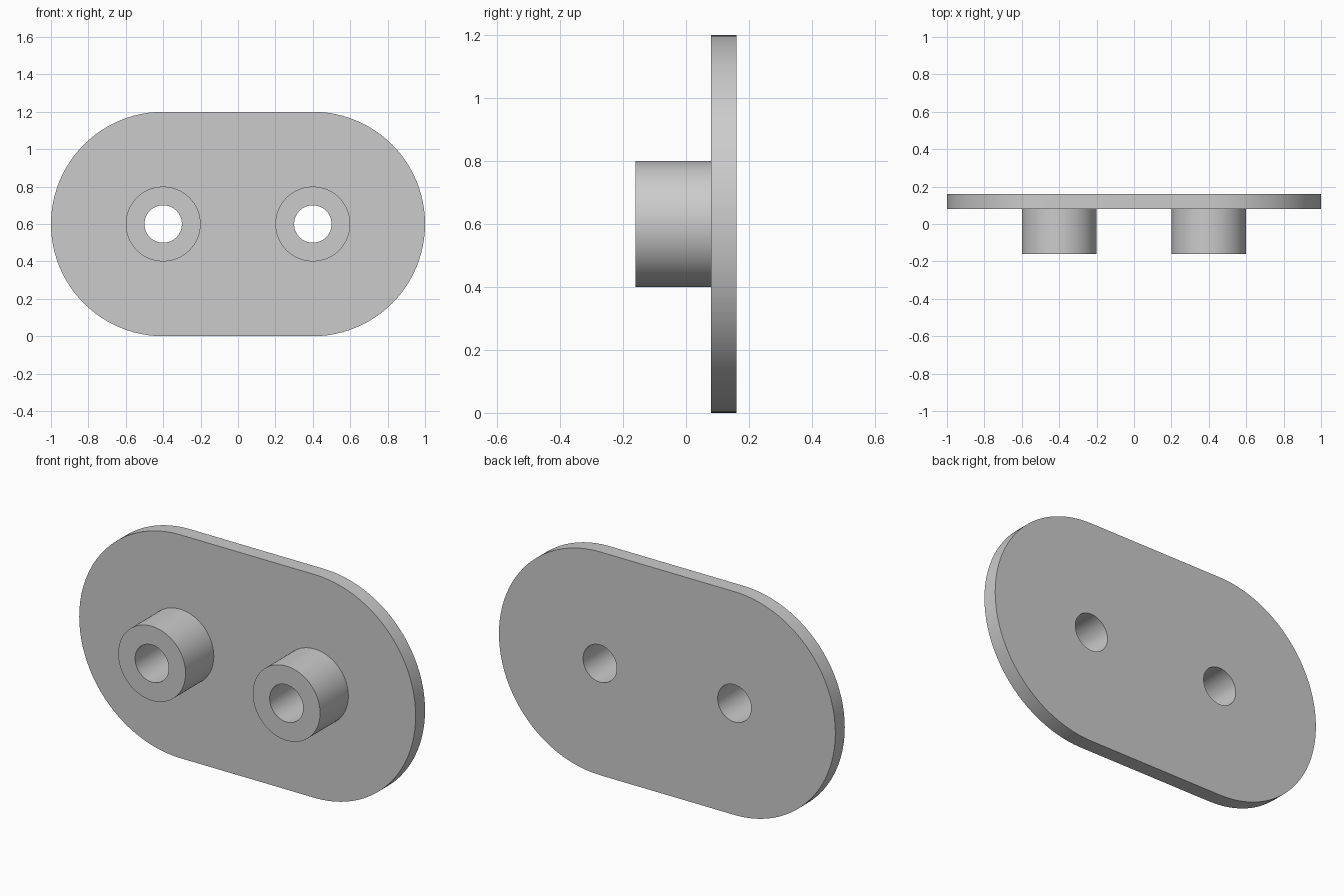
import bpy
import bmesh
from math import sin, cos, pi

cube = bpy.data.objects.get("Cube")
if cube:
    bpy.data.objects.remove(cube, do_unlink=True)

SEGMENTS = 96
HOLE_X = 0.4
MID_Z = 0.6
HOLE_R = 0.1
BOSS_R = 0.2
FRONT_Y, PLATE_Y, BACK_Y = -0.16, 0.08, 0.16

grey = bpy.data.materials.new("light grey")
grey.use_nodes = True
grey.diffuse_color = (0.6, 0.6, 0.6, 1)
grey.node_tree.nodes["Principled BSDF"].inputs["Base Color"].default_value = (0.6, 0.6, 0.6, 1)


def arc(cx, radius, start, sweep, steps):
    """Points on an arc in the x-z plane."""
    return [(cx + radius * cos(start + sweep * i / steps),
             MID_Z + radius * sin(start + sweep * i / steps)) for i in range(steps + 1)]


def circle(cx, radius):
    return arc(cx, radius, 0, 2 * pi, SEGMENTS)[:-1]


def extruded(name, outlines, y0, y1):
    """Fill an outline with holes, then extrude it along y."""
    bm = bmesh.new()
    edges = []
    for points in outlines:
        verts = [bm.verts.new((x, y0, z)) for x, z in points]
        edges += [bm.edges.new((v, verts[(i + 1) % len(verts)])) for i, v in enumerate(verts)]
    bmesh.ops.triangle_fill(bm, edges=edges, use_beauty=True, normal=(0, -1, 0))
    result = bmesh.ops.extrude_face_region(bm, geom=bm.faces[:], use_keep_orig=True)
    moved = [g for g in result["geom"] if isinstance(g, bmesh.types.BMVert)]
    bmesh.ops.translate(bm, verts=moved, vec=(0, y1 - y0, 0))
    bmesh.ops.recalc_face_normals(bm, faces=bm.faces[:])
    mesh = bpy.data.meshes.new(name)
    bm.to_mesh(mesh)
    bm.free()
    mesh.materials.append(grey)
    obj = bpy.data.objects.new(name, mesh)
    bpy.context.collection.objects.link(obj)
    bpy.ops.object.select_all(action='DESELECT')
    obj.select_set(True)
    bpy.context.view_layer.objects.active = obj
    bpy.ops.object.shade_smooth_by_angle(angle=pi / 6)
    return obj


# Rounded plate with two through holes
rim = (arc(HOLE_X, MID_Z, -pi / 2, pi, SEGMENTS // 2)
       + arc(-HOLE_X, MID_Z, pi / 2, pi, SEGMENTS // 2))
extruded("plate", [rim, circle(HOLE_X, HOLE_R), circle(-HOLE_X, HOLE_R)], PLATE_Y, BACK_Y)

# Hollow bosses on the front
for name, x in (("left_boss", HOLE_X), ("right_boss", -HOLE_X)):
    extruded(name, [circle(x, BOSS_R), circle(x, HOLE_R)], FRONT_Y, PLATE_Y)
